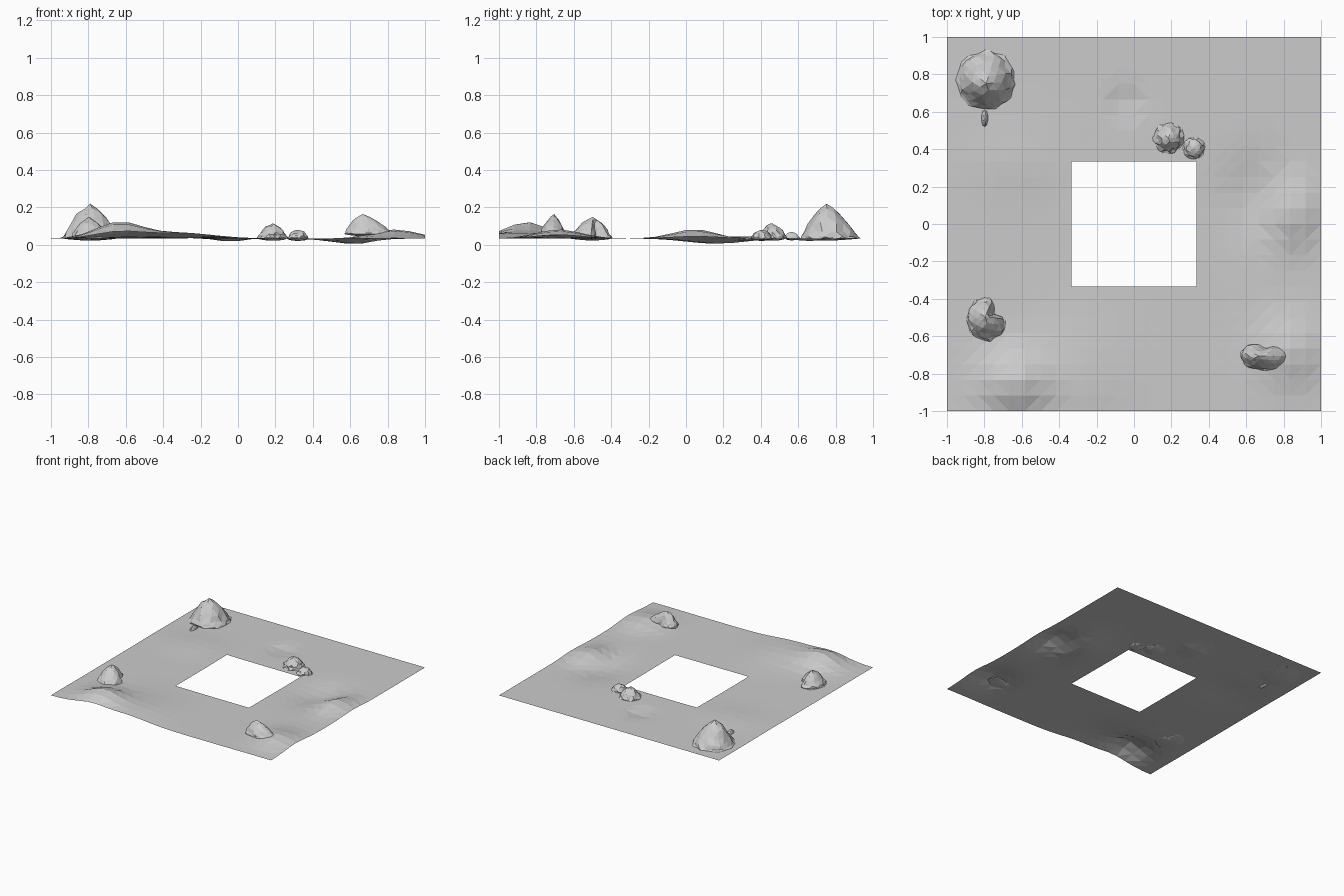
import bpy, bmesh, math, random

if "Cube" in bpy.data.objects:
    bpy.data.objects.remove(bpy.data.objects["Cube"])

STEP, N, HOLE = 1 / 12, 12, 4
BASE = 0.034

# hills and dips: x, y, spread x, spread y, height
HILLS = [
    (-0.64, -0.85, 0.12, 0.11, 0.085),
    (-0.32, -0.88, 0.18, 0.22, 0.032),
    (0.84, 0.06, 0.09, 0.12, 0.062),
    (0.66, 0.15, 0.14, 0.15, -0.033),
    (0.84, -0.68, 0.12, 0.12, 0.048),
    (-0.65, 0.33, 0.18, 0.13, 0.012),
    (-0.04, 0.65, 0.06, 0.06, -0.018),
]


def ground_z(x, y):
    z = BASE
    for hx, hy, sx, sy, h in HILLS:
        z += h * math.exp(-((x - hx) / sx) ** 2 / 2 - ((y - hy) / sy) ** 2 / 2)
    return max(0.0, z)


def add_object(name, bm):
    me = bpy.data.meshes.new(name)
    bm.to_mesh(me)
    bm.free()
    ob = bpy.data.objects.new(name, me)
    bpy.context.collection.objects.link(ob)
    return ob


# ground sheet with a square opening
bm = bmesh.new()
grid = {}
for i in range(-N, N + 1):
    for j in range(-N, N + 1):
        if abs(i) < HOLE and abs(j) < HOLE:
            continue
        x, y = i * STEP, j * STEP
        grid[i, j] = bm.verts.new((x, y, ground_z(x, y)))
for i in range(-N, N):
    for j in range(-N, N):
        if -HOLE <= i < HOLE and -HOLE <= j < HOLE:
            continue
        bm.faces.new((grid[i, j], grid[i + 1, j], grid[i + 1, j + 1], grid[i, j + 1]))
bmesh.ops.triangulate(bm, faces=bm.faces[:])
add_object("ground", bm)


# faceted rock: sphere reshaped into a peak, with an optional bite in one side
def rock(name, x, y, rx, ry, top, seed, power=1.6, peak=(0, 0), bite=None, rough=0.07, sub=3):
    rnd = random.Random(seed)
    bm = bmesh.new()
    bmesh.ops.create_icosphere(bm, subdivisions=sub, radius=1)
    floor = ground_z(x, y)
    h = top - floor
    for v in bm.verts:
        r = min(1.0, math.hypot(v.co.x, v.co.y))
        a = math.atan2(v.co.y, v.co.x)
        t = max(0.0, 1 - r ** power)
        k = 1 + rnd.uniform(-rough, rough)
        if bite:
            angle, depth = bite
            d = (a - math.radians(angle) + math.pi) % math.tau - math.pi
            k *= 1 - depth * math.exp(-(d / 0.5) ** 2)
        px = x + rx * (v.co.x * k + peak[0] * t)
        py = y + ry * (v.co.y * k + peak[1] * t)
        if v.co.z > -0.01:
            z = floor + h * t * (1 + rnd.uniform(-rough, 0) * (r > 0.1))
        else:
            z = floor - 0.012 * t
        v.co = (px, py, z)
    add_object(name, bm)


rock("large_rock", -0.79, 0.77, 0.155, 0.155, 0.22, 1, peak=(0, -0.12))
rock("pebble", -0.798, 0.565, 0.018, 0.045, 0.07, 2, power=2.5, sub=2)
rock("round_rock", 0.185, 0.46, 0.08, 0.078, 0.115, 3, power=2.2, rough=0.12)
rock("small_round_rock", 0.32, 0.405, 0.058, 0.058, 0.08, 4, power=3, rough=0.1)
rock("curved_rock", -0.785, -0.51, 0.11, 0.12, 0.15, 5, bite=(35, 0.6), peak=(-0.1, 0.1))
rock("pointed_rock", 0.70, -0.705, 0.13, 0.078, 0.165, 6, bite=(85, 0.45), peak=(-0.25, 0))
